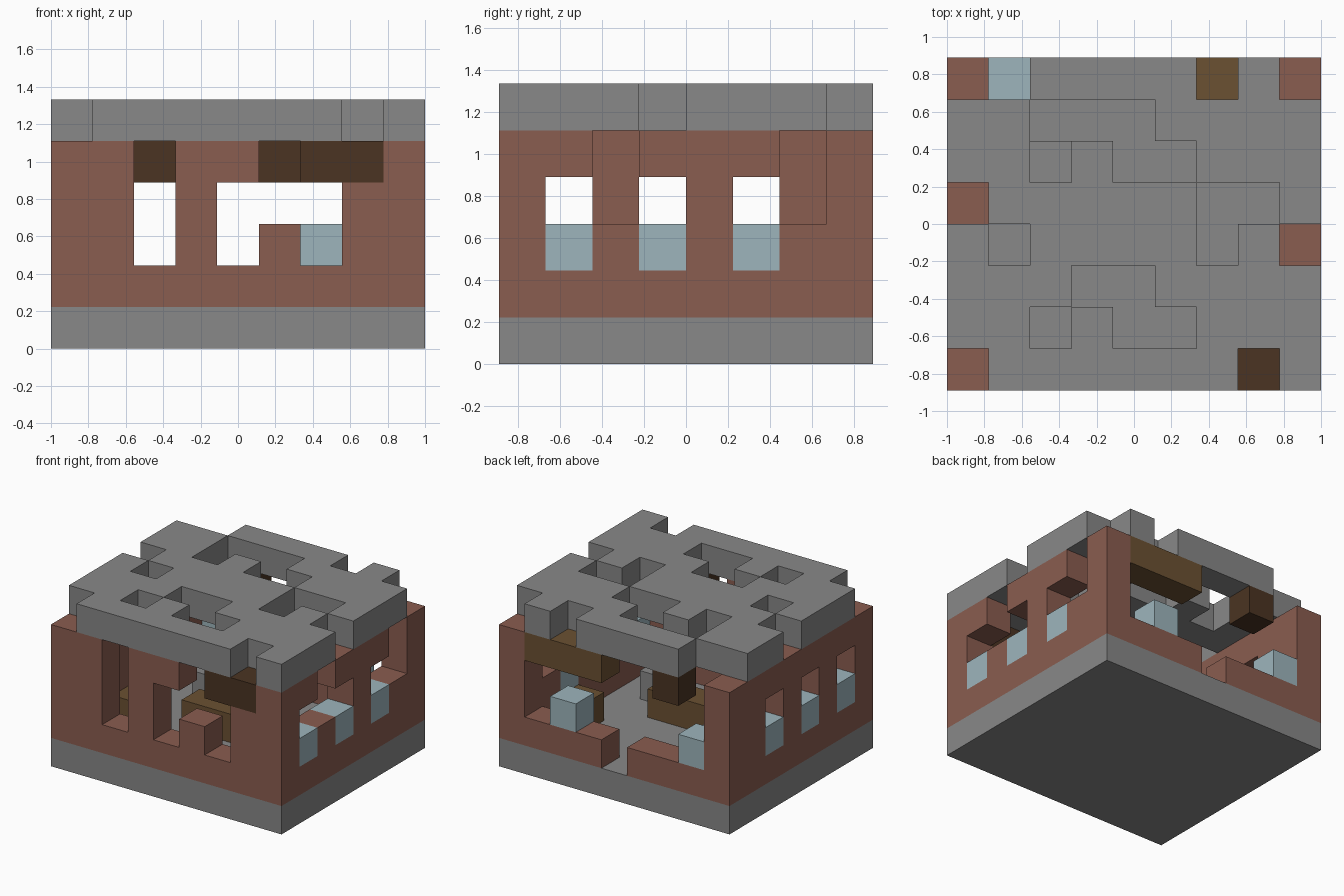
import bpy, bmesh
from mathutils import Vector

cube = bpy.data.objects.get("Cube")
if cube:
    bpy.data.objects.remove(cube, do_unlink=True)

NX, NY = 9, 8
U = 2 / NX  # edge of one building block


def material(name, rgb):
    m = bpy.data.materials.new(name)
    m.use_nodes = True
    m.diffuse_color = (*rgb, 1)
    m.node_tree.nodes["Principled BSDF"].inputs["Base Color"].default_value = (*rgb, 1)
    return m


stone = material("grey stone", (0.246, 0.246, 0.246))
brick = material("red brick", (0.254, 0.109, 0.080))
glass = material("pale blue glass", (0.337, 0.462, 0.503))
dark = material("dark timber", (0.069, 0.034, 0.016))
plank = material("plank wood", (0.147, 0.082, 0.032))


def build(name, mat, cells):
    """Join unit blocks into one shell, skipping faces between neighbours."""
    cells = set(cells)
    bm = bmesh.new()
    for c in cells:
        for axis in range(3):
            for sign in (-1, 1):
                step = [0, 0, 0]
                step[axis] = sign
                if tuple(a + b for a, b in zip(c, step)) in cells:
                    continue
                n = Vector(step)
                a = Vector([int(i == (axis + 1) % 3) for i in range(3)])
                b = n.cross(a)
                mid = Vector(c) + Vector((0.5, 0.5, 0.5)) + n / 2
                corners = [mid + (a * s + b * t) / 2
                           for s, t in ((-1, -1), (1, -1), (1, 1), (-1, 1))]
                bm.faces.new([bm.verts.new(
                    ((p.x - NX / 2) * U, (p.y - NY / 2) * U, p.z * U)) for p in corners])
    bmesh.ops.remove_doubles(bm, verts=bm.verts, dist=U / 100)
    mesh = bpy.data.meshes.new(name)
    bm.to_mesh(mesh)
    bm.free()
    mesh.materials.append(mat)
    ob = bpy.data.objects.new(name, mesh)
    bpy.context.collection.objects.link(ob)
    return ob


# Foundation slab
build("foundation", stone, [(x, y, 0) for x in range(NX) for y in range(NY)])

# Roof slab with holes and a notched rim, back row first
roof_plan = ["..####.#.",
             "##...####",
             "##.#..###",
             ".#####..#",
             "#.####.#.",
             "###..####",
             "##.#..###",
             ".######.#"]
build("roof", stone, [(x, NY - 1 - r, 5) for r, row in enumerate(roof_plan)
                      for x, ch in enumerate(row) if ch == "#"])

# Wall elevations, top course first: B brick, G glass, D dark beam, T plank beam
walls = {
    "front": (["BB.BB.DDB",
               "BB.B...BB",
               "BB.B.B.BB",
               "BBBBBBBBB"], lambda i, z: (i, 0, z)),
    "back": (["B.D..TTTB",
              "B.......B",
              "BG....G.B",
              "BBBB.BBBB"], lambda i, z: (i, NY - 1, z)),
    "left": (["BB.BBB.B",
              "B...B..B",
              "BGBGBGBB",
              "BBBBBBBB"], lambda i, z: (NX - 1, i, z)),
    "right": (["BBBBBBBB",
               "B.B.B.BB",
               "BGBGBGBB",
               "BBBBBBBB"], lambda i, z: (0, i, z)),
}
parts = {ch: {} for ch in "BGDT"}
for side, (rows, place) in walls.items():
    for r, row in enumerate(rows):
        for i, ch in enumerate(row):
            if ch in parts:
                parts[ch].setdefault(side, []).append(place(i, 4 - r))

build("brick_walls", brick, [c for cells in parts["B"].values() for c in cells])
for side, cells in parts["G"].items():
    build(side + "_window_panes", glass, cells)
for side, cells in parts["D"].items():
    build(side + "_dark_beam", dark, cells)
for side, cells in parts["T"].items():
    beam = build(side + "_plank_beam", plank, cells)
    beam.data.materials.append(dark)
    for f in beam.data.polygons:  # the inner face is dark timber
        if f.normal.y < -0.5:
            f.material_index = 1

# Furniture on the floor
build("table", plank, [(x, 3, 1) for x in (3, 4, 5)])
for name, mat, x, y in (("stone_seat", stone, 6, 2), ("wooden_chest", plank, 7, 5)):
    build(name + "_left", mat, [(x, y, 1)])
    build(name + "_right", mat, [(NX - 1 - x, NY - 1 - y, 1)])
